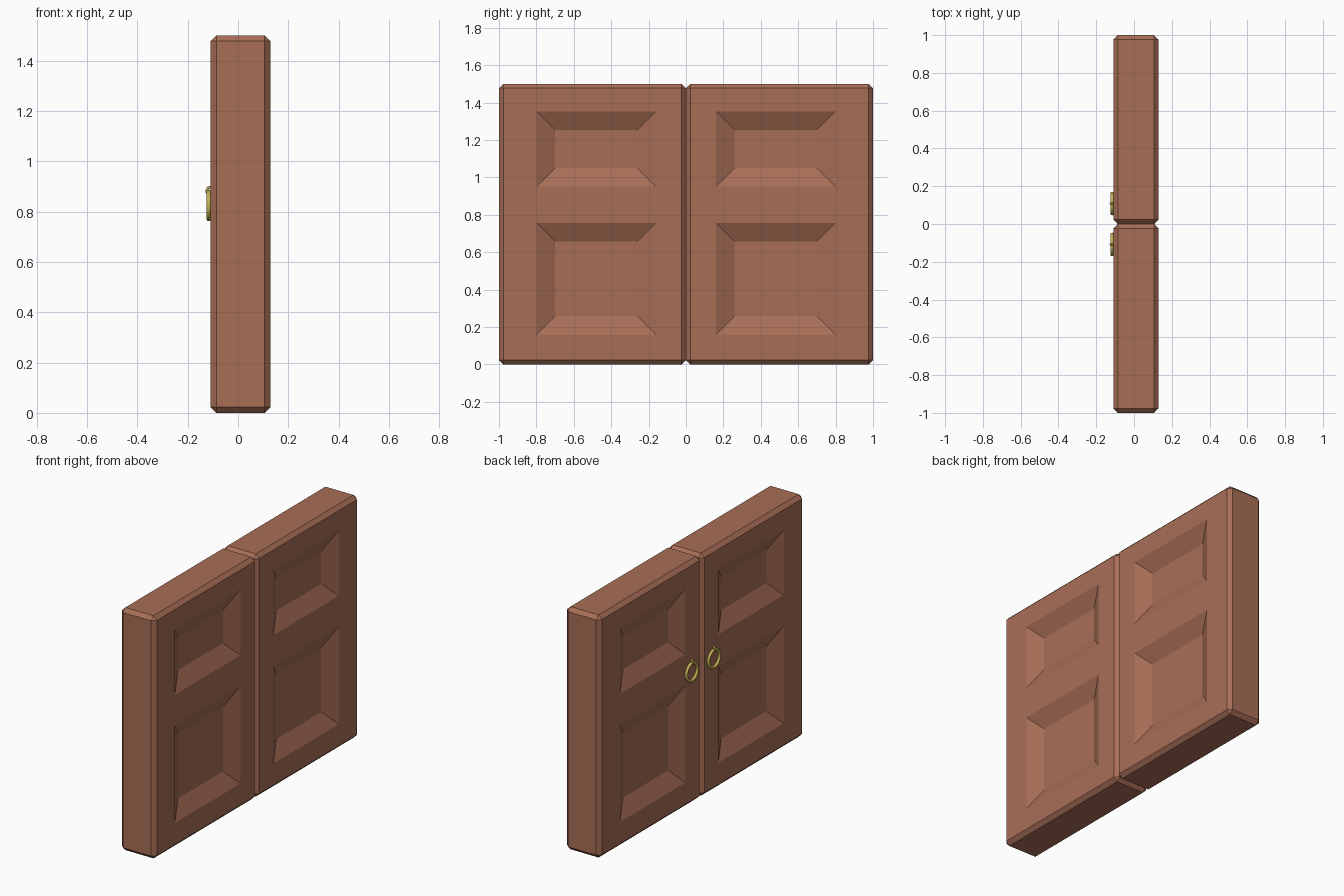
import bpy, bmesh, math
from mathutils import Vector, Matrix

if "Cube" in bpy.data.objects:
    bpy.data.objects.remove(bpy.data.objects["Cube"])

X0, X1, HEIGHT = -0.109, 0.129, 1.5      # door thickness range and height
CHAMFER = 0.023
PANEL_Y = (0.16, 0.80)                   # distance from the centre line
PANELS_Z = ((0.157, 0.757), (0.95, 1.353))


def material(name, rgb):
    m = bpy.data.materials.new(name)
    m.diffuse_color = (*rgb, 1.0)
    m.use_nodes = True
    m.node_tree.nodes["Principled BSDF"].inputs["Base Color"].default_value = m.diffuse_color
    return m


wood = material("brown wood", (0.39, 0.156, 0.094))
brass = material("brass", (0.55, 0.45, 0.09))


def door_leaf(name, side):
    bm = bmesh.new()
    # Chamfered slab
    size = Vector((X1 - X0, 1.0, HEIGHT))
    centre = Vector(((X0 + X1) / 2, side * 0.5, HEIGHT / 2))
    bmesh.ops.create_cube(bm, size=1, matrix=Matrix.Translation(centre) @ Matrix.Diagonal((*size, 1)))
    bmesh.ops.bevel(bm, geom=bm.edges[:], offset=CHAMFER, segments=1,
                    profile=0.5, affect='EDGES')
    # Cut the outlines of the panels into both wide faces
    cuts = [((0, side * y, 0), (0, 1, 0)) for y in PANEL_Y]
    cuts += [((0, 0, z), (0, 0, 1)) for pair in PANELS_Z for z in pair]
    for co, no in cuts:
        bmesh.ops.bisect_plane(bm, geom=bm.verts[:] + bm.edges[:] + bm.faces[:],
                               plane_co=co, plane_no=no)
    bm.normal_update()
    # Sink the panels with sloping borders
    panels = []
    for f in bm.faces:
        c = f.calc_center_median()
        if (abs(f.normal.x) > 0.99 and PANEL_Y[0] < side * c.y < PANEL_Y[1]
                and any(a < c.z < b for a, b in PANELS_Z)):
            panels.append(f)
    bmesh.ops.inset_individual(bm, faces=panels, thickness=0.1, depth=-0.05,
                               use_even_offset=True)
    mesh = bpy.data.meshes.new(name)
    bm.to_mesh(mesh)
    bm.free()
    mesh.materials.append(wood)
    obj = bpy.data.objects.new(name, mesh)
    bpy.context.collection.objects.link(obj)


def ring(name, location, rotation, major, minor, segments):
    bpy.ops.mesh.primitive_torus_add(location=location, rotation=rotation,
                                     major_radius=major, minor_radius=minor,
                                     major_segments=segments, minor_segments=12)
    obj = bpy.context.object
    obj.name = name
    obj.data.materials.append(brass)
    bpy.ops.object.shade_smooth()


for label, side in (("left", 1), ("right", -1)):
    door_leaf(label + "_door_leaf", side)
    y = side * 0.108
    # Hanging pull ring, and the small loop that holds it to the door
    ring(label + "_pull_ring", (-0.116, y, 0.824), (0, math.pi / 2, 0), 0.053, 0.009, 48)
    ring(label + "_ring_loop", (-0.109, y, 0.882), (math.pi / 2, 0, 0), 0.0145, 0.0055, 32)
